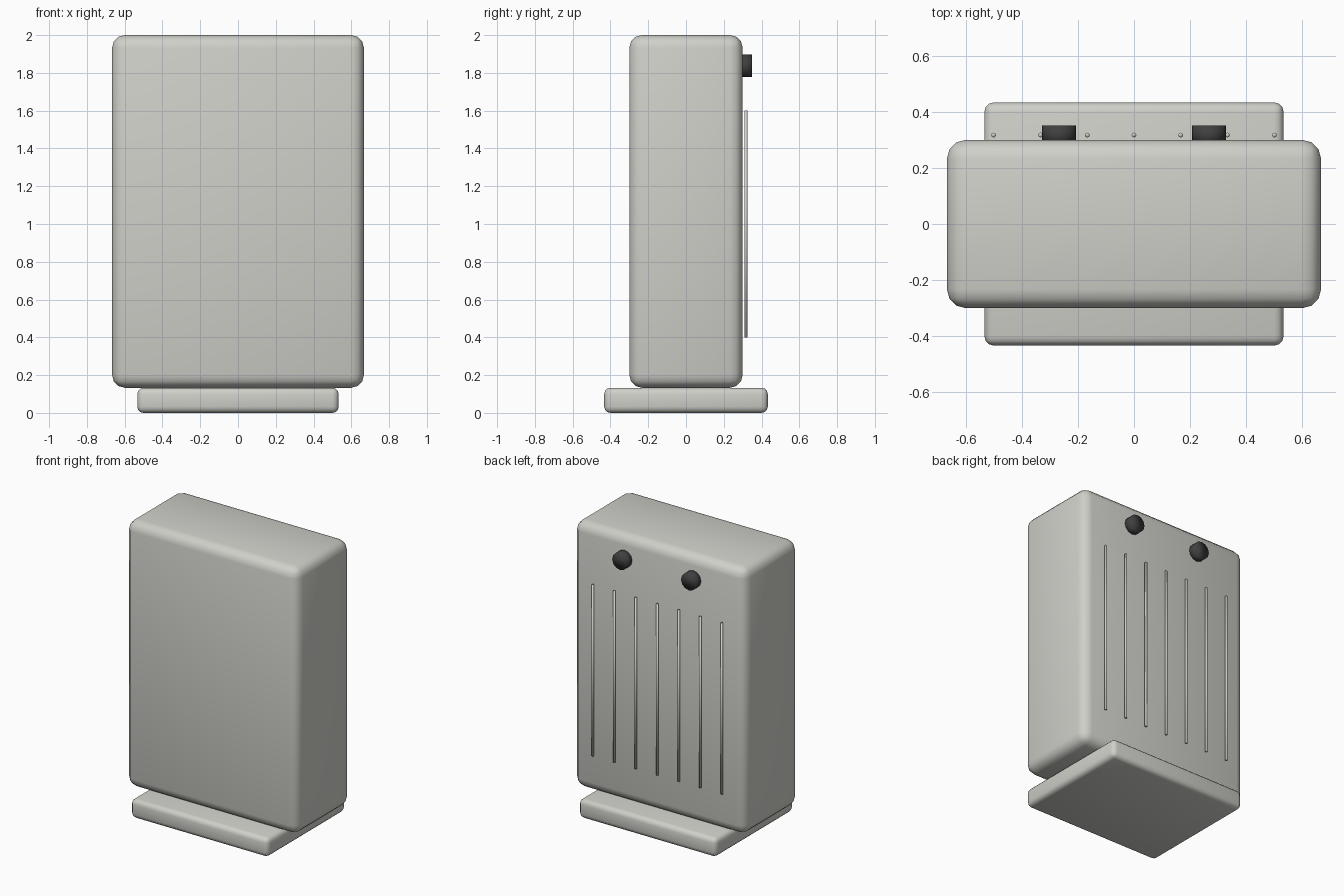
import bpy
from math import radians

cube = bpy.data.objects.get("Cube")
if cube:
    bpy.data.objects.remove(cube, do_unlink=True)


def material(name, colour):
    mat = bpy.data.materials.new(name)
    mat.use_nodes = True
    mat.diffuse_color = (*colour, 1)
    shader = next(n for n in mat.node_tree.nodes if n.type == 'BSDF_PRINCIPLED')
    shader.inputs["Base Color"].default_value = (*colour, 1)
    return mat


casing = material("warm grey casing", (0.63, 0.63, 0.59))
dark = material("dark grey knob", (0.05, 0.05, 0.05))


def rounded_box(name, size, bottom, radius):
    bpy.ops.mesh.primitive_cube_add(size=1, location=(0, 0, bottom + size[2] / 2))
    box = bpy.context.object
    box.name = name
    box.scale = size
    bpy.ops.object.transform_apply(location=False, rotation=False, scale=True)
    bevel = box.modifiers.new("rounded edges", 'BEVEL')
    bevel.width = radius
    bevel.segments = 3
    bpy.ops.object.modifier_apply(modifier=bevel.name)
    bpy.ops.object.shade_smooth_by_angle(angle=radians(40))
    box.data.materials.append(casing)


def cylinder(name, radius, length, location, mat, tilt=0):
    bpy.ops.mesh.primitive_cylinder_add(
        vertices=12, radius=radius, depth=length,
        location=location, rotation=(tilt, 0, 0))
    obj = bpy.context.object
    obj.name = name
    obj.data.materials.append(mat)
    bpy.ops.object.shade_smooth()


# Casing and foot
BASE_TOP = 0.133
rounded_box("base", (1.066, 0.866, BASE_TOP), 0, 0.033)
rounded_box("body", (1.333, 0.6, 2 - BASE_TOP), BASE_TOP, 0.067)

# Vertical rods across the back
for i in range(7):
    cylinder(f"back_rod_{i + 1}", 0.0085, 1.2, ((i - 3) / 6, 0.317, 1), casing)

# Pair of round knobs near the top of the back
for side, x in (("left", 0.267), ("right", -0.267)):
    cylinder(f"{side}_knob", 0.06, 0.067, (x, 0.317, 1.838), dark, radians(-90))
